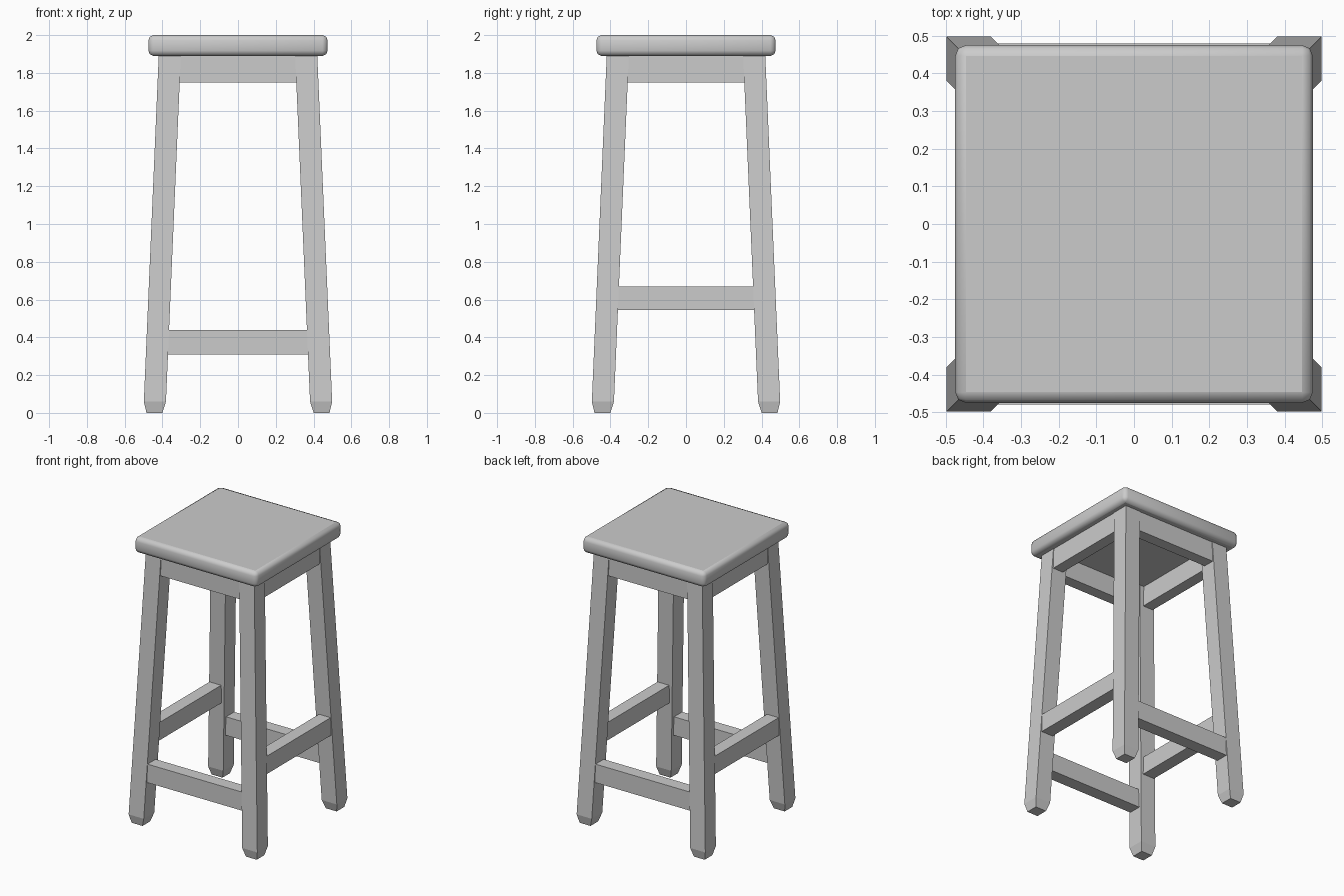
import bpy
import bmesh
from mathutils import Vector

cube = bpy.data.objects.get("Cube")
if cube:
    bpy.data.objects.remove(cube, do_unlink=True)

GREY = (0.6, 0.6, 0.6, 1.0)
mat = bpy.data.materials.new("light grey")
mat.use_nodes = True
mat.diffuse_color = GREY
mat.node_tree.nodes["Principled BSDF"].inputs["Base Color"].default_value = GREY

SEAT_BOTTOM, SEAT_TOP = 1.89, 2.0
LEG_WIDTH = 0.117


def leg_outer(z):
    """Distance of a leg's outer face from the centre at height z."""
    return 0.501 - 0.043 * z


def finish(bm, name):
    bmesh.ops.recalc_face_normals(bm, faces=bm.faces)
    mesh = bpy.data.meshes.new(name)
    bm.to_mesh(mesh)
    bm.free()
    mesh.materials.append(mat)
    obj = bpy.data.objects.new(name, mesh)
    bpy.context.collection.objects.link(obj)
    return obj


def loft(rings):
    """Skin a stack of square rings and cap both ends."""
    bm = bmesh.new()
    loops = [[bm.verts.new(p) for p in ring] for ring in rings]
    for low, high in zip(loops, loops[1:]):
        for i in range(4):
            j = (i + 1) % 4
            bm.faces.new((low[i], low[j], high[j], high[i]))
    bm.faces.new(loops[0][::-1])
    bm.faces.new(loops[-1])
    return bm


def square(cx, cy, half, z):
    return [Vector((cx + a * half, cy + b * half, z))
            for a, b in ((-1, -1), (1, -1), (1, 1), (-1, 1))]


# Seat: thick slab with rounded rim, flat top and underside
bm = bmesh.new()
bmesh.ops.create_cube(bm, size=1)
for v in bm.verts:
    v.co = Vector((v.co.x * 0.95, v.co.y * 0.95,
                   SEAT_BOTTOM + (v.co.z + 0.5) * (SEAT_TOP - SEAT_BOTTOM)))
bmesh.ops.bevel(bm, geom=bm.edges[:], offset=0.028, segments=2,
                profile=0.5, affect='EDGES')
bm.normal_update()
for f in bm.faces:
    f.smooth = abs(f.normal.z) < 0.99
for f in bm.faces:
    if not f.smooth:
        for e in f.edges:
            e.smooth = False
finish(bm, "seat")

# Legs: splayed square posts with chamfered feet
for side_y, depth in ((-1, "front"), (1, "back")):
    for side_x, side in ((-1, "right"), (1, "left")):
        rings = []
        for z, half in ((0, 0.042), (0.06, LEG_WIDTH / 2),
                        (SEAT_BOTTOM + 0.005, LEG_WIDTH / 2)):
            c = leg_outer(z) - LEG_WIDTH / 2
            rings.append(square(side_x * c, side_y * c, half, z))
        finish(loft(rings), f"{depth}_{side}_leg")


def rail(name, bottom, top, thickness, axis, sign):
    """Board between two legs, ends cut to the slope of the legs."""
    outer = leg_outer(top) - 0.003
    rings = []
    for z in (bottom, top):
        end = leg_outer(z) - LEG_WIDTH + 0.01
        ring = []
        for along, across in ((-end, outer), (end, outer),
                              (end, outer - thickness), (-end, outer - thickness)):
            across *= sign
            ring.append((along, across, z) if axis == 'X' else (across, along, z))
        rings.append(ring)
    finish(loft(rings), name)


# Aprons under the seat, low front/back stretchers, higher side stretchers
for name, axis, sign in (("front", 'X', -1), ("back", 'X', 1),
                         ("right", 'Y', -1), ("left", 'Y', 1)):
    rail(f"{name}_apron", 1.75, SEAT_BOTTOM + 0.005, 0.08, axis, sign)
    low, high = (0.31, 0.44) if axis == 'X' else (0.545, 0.67)
    rail(f"{name}_stretcher", low, high, 0.09, axis, sign)
